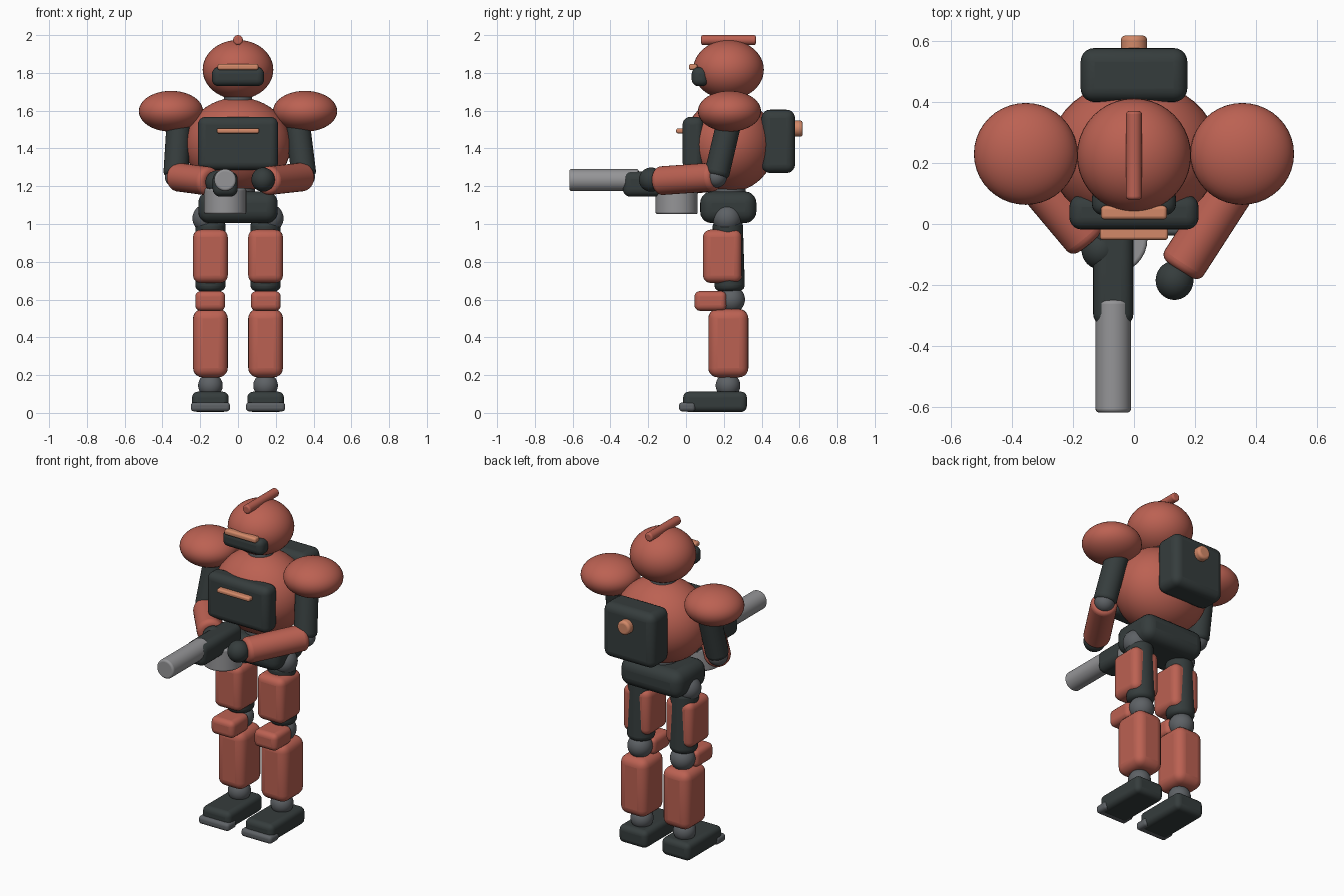
import bpy, bmesh
from math import radians
from mathutils import Vector, Matrix

cube = bpy.data.objects.get("Cube")
if cube:
    bpy.data.objects.remove(cube, do_unlink=True)


def material(name, rgb):
    mat = bpy.data.materials.new(name)
    mat.use_nodes = True
    mat.diffuse_color = (*rgb, 1)
    bsdf = next(n for n in mat.node_tree.nodes if n.type == 'BSDF_PRINCIPLED')
    bsdf.inputs["Base Color"].default_value = (*rgb, 1)
    bsdf.inputs["Roughness"].default_value = 0.6
    return mat


RED = material("armour red", (0.50, 0.12, 0.085))
DARK = material("dark frame", (0.036, 0.046, 0.046))
JOINT = material("joint grey", (0.11, 0.12, 0.13))
STEEL = material("light steel", (0.30, 0.30, 0.31))
ORANGE = material("orange trim", (0.65, 0.25, 0.14))


def finish(name, bm, mat, bevel=0):
    mesh = bpy.data.meshes.new(name)
    bm.to_mesh(mesh)
    bm.free()
    mesh.materials.append(mat)
    obj = bpy.data.objects.new(name, mesh)
    bpy.context.collection.objects.link(obj)
    if bevel:
        mod = obj.modifiers.new("Rounded edges", 'BEVEL')
        mod.width = bevel
        mod.segments = 5
        mod.limit_method = 'ANGLE'
        mod.angle_limit = radians(40)
    bpy.ops.object.select_all(action='DESELECT')
    obj.select_set(True)
    bpy.context.view_layer.objects.active = obj
    bpy.ops.object.shade_smooth_by_angle(angle=radians(40))
    return obj


def ball(name, center, radii, mat):
    bm = bmesh.new()
    bmesh.ops.create_uvsphere(bm, u_segments=40, v_segments=24, radius=1)
    bmesh.ops.transform(bm, verts=bm.verts,
                        matrix=Matrix.Translation(center) @ Matrix.Diagonal((*radii, 1)))
    return finish(name, bm, mat)


def box(name, x, y, z, mat, bevel):
    """Rounded box given by its extents on each axis."""
    bm = bmesh.new()
    bmesh.ops.create_cube(bm, size=1)
    center = [(a + b) / 2 for a, b in (x, y, z)]
    size = [b - a for a, b in (x, y, z)]
    bmesh.ops.transform(bm, verts=bm.verts,
                        matrix=Matrix.Translation(center) @ Matrix.Diagonal((*size, 1)))
    return finish(name, bm, mat, bevel)


def rod(name, start, end, radius, mat, bevel):
    """Rounded cylinder between two points."""
    start, end = Vector(start), Vector(end)
    axis = end - start
    turn = axis.to_track_quat('Z', 'Y').to_matrix().to_4x4()
    bm = bmesh.new()
    bmesh.ops.create_cone(bm, cap_ends=True, segments=32, radius1=radius,
                          radius2=radius, depth=axis.length)
    bmesh.ops.transform(bm, verts=bm.verts,
                        matrix=Matrix.Translation((start + end) / 2) @ turn)
    return finish(name, bm, mat, bevel)


# Head
ball("head", (0, 0.225, 1.817), (0.187, 0.187, 0.157), RED)
rod("head_crest", (0, 0.08, 1.974), (0, 0.37, 1.974), 0.026, RED, 0.01)
box("visor", (-0.138, 0.138), (0.03, 0.12), (1.73, 1.83), DARK, 0.035)
box("visor_trim", (-0.108, 0.108), (0.015, 0.06), (1.815, 1.848), ORANGE, 0.012)
rod("neck", (0, 0.225, 1.6), (0, 0.225, 1.72), 0.075, JOINT, 0.01)

# Torso
ball("torso", (0, 0.23, 1.42), (0.28, 0.242, 0.25), RED)
box("chest_plate", (-0.212, 0.212), (-0.018, 0.095), (1.285, 1.567), DARK, 0.04)
box("chest_trim", (-0.112, 0.112), (-0.052, -0.01), (1.48, 1.506), ORANGE, 0.01)
box("backpack", (-0.175, 0.175), (0.4, 0.577), (1.27, 1.605), DARK, 0.045)
rod("backpack_knob", (0, 0.55, 1.505), (0, 0.618, 1.505), 0.043, ORANGE, 0.015)
rod("waist", (0, 0.225, 1.12), (0, 0.225, 1.26), 0.09, JOINT, 0.01)
box("pelvis", (-0.21, 0.21), (0.075, 0.372), (1.005, 1.172), DARK, 0.06)

# Legs
for side, s in (("left", 1), ("right", -1)):
    def span(inner, outer):
        return sorted((s * inner, s * outer))
    x = s * 0.146
    ball(side + "_shoulder", (s * 0.355, 0.23, 1.597), (0.17, 0.167, 0.108), RED)
    ball(side + "_hip", (s * 0.165, 0.217, 1.03), (0.076, 0.076, 0.076), JOINT)
    rod(side + "_thigh", (x, 0.22, 1.02), (x, 0.232, 0.645), 0.08, DARK, 0.03)
    box(side + "_thigh_armour", span(0.054, 0.238), (0.09, 0.295),
        (0.688, 0.97), RED, 0.04)
    ball(side + "_knee", (x, 0.24, 0.6), (0.072, 0.072, 0.072), JOINT)
    box(side + "_knee_pad", span(0.068, 0.226), (0.045, 0.215),
        (0.54, 0.645), RED, 0.03)
    box(side + "_shin", span(0.054, 0.238), (0.118, 0.33), (0.188, 0.55), RED, 0.05)
    ball(side + "_ankle", (x, 0.222, 0.145), (0.065, 0.065, 0.065), JOINT)
    box(side + "_foot", span(0.05, 0.243), (-0.015, 0.322), (0.005, 0.112), DARK, 0.03)
    box(side + "_toe", span(0.042, 0.25), (-0.037, 0.05), (0.008, 0.056), JOINT, 0.018)

# Arms: elbow, wrist and hand positions
arms = {
    "left": ((0.35, 0.16, 1.25), (0.15, -0.15, 1.228), (0.133, -0.185, 1.235)),
    "right": ((-0.33, 0.16, 1.25), (-0.145, -0.06, 1.225), (-0.11, -0.085, 1.22)),
}
for side, (elbow, wrist, hand) in arms.items():
    shoulder = (0.31 if side == "left" else -0.31, 0.235, 1.57)
    rod(side + "_upper_arm", shoulder, elbow, 0.066, DARK, 0.025)
    ball(side + "_elbow", elbow, (0.057, 0.057, 0.057), JOINT)
    rod(side + "_forearm", elbow, wrist, 0.076, RED, 0.028)
    ball(side + "_hand", hand, (0.062, 0.064, 0.064), DARK)

# Held blaster
box("blaster_body", (-0.134, -0.002), (-0.335, 0.06), (1.145, 1.278), DARK, 0.04)
rod("blaster_barrel", (-0.068, -0.618, 1.233), (-0.068, -0.25, 1.233), 0.058, STEEL, 0.012)
rod("blaster_drum", (-0.068, -0.05, 1.052), (-0.068, -0.05, 1.19), 0.112, STEEL, 0.012)
